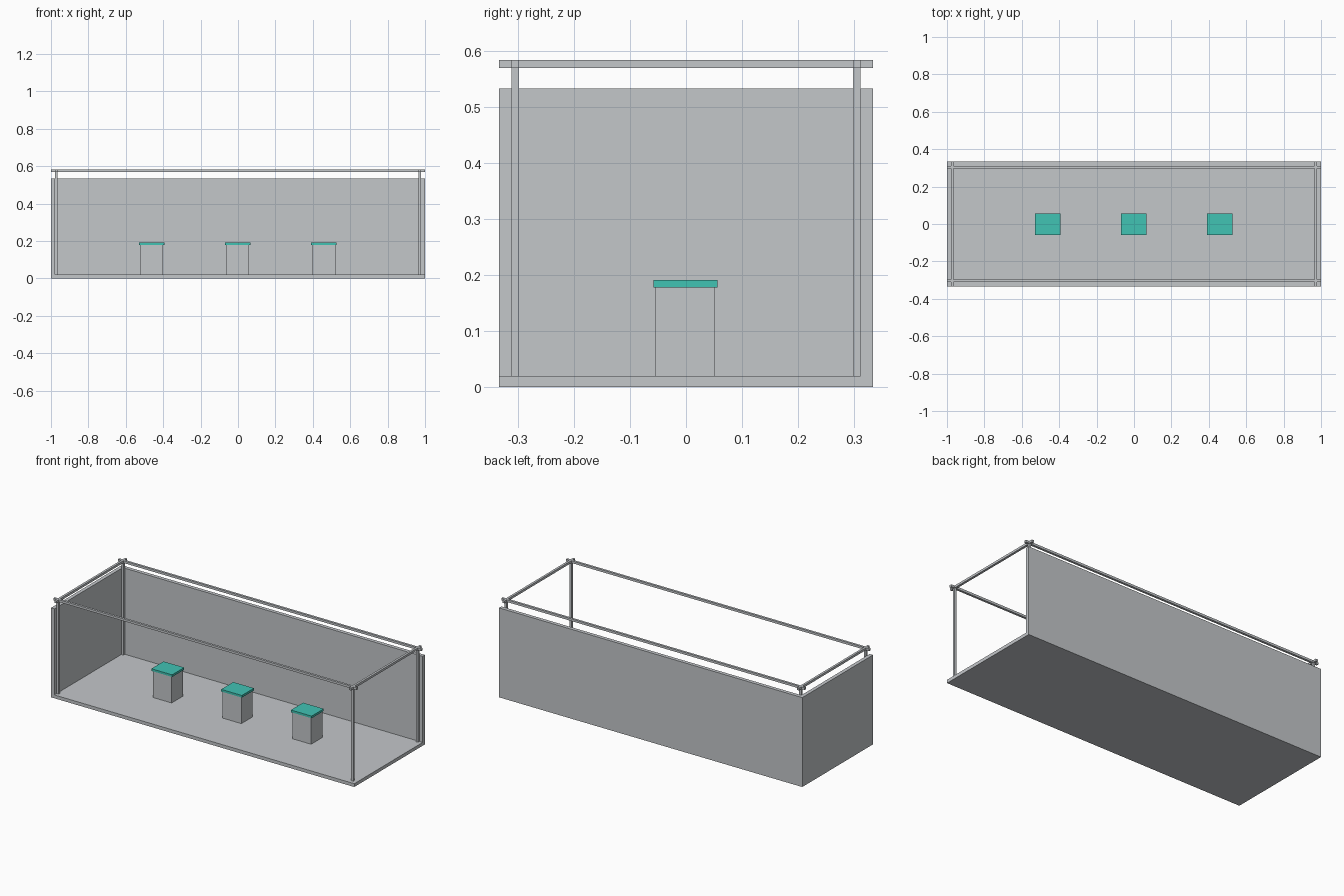
import bpy

cube = bpy.data.objects.get("Cube")
if cube:
    bpy.data.objects.remove(cube, do_unlink=True)


def material(name, rgb):
    m = bpy.data.materials.new(name)
    m.use_nodes = True
    color = (*rgb, 1)
    m.diffuse_color = color
    m.node_tree.nodes["Principled BSDF"].inputs["Base Color"].default_value = color
    return m


grey = material("light grey", (0.55, 0.571, 0.591))
teal = material("teal", (0.053, 0.546, 0.456))


def box(name, low, high, mat):
    """Axis-aligned box between two opposite corners."""
    bpy.ops.mesh.primitive_cube_add(size=1)
    ob = bpy.context.object
    ob.name = name
    ob.location = [(a + b) / 2 for a, b in zip(low, high)]
    ob.scale = [b - a for a, b in zip(low, high)]
    bpy.ops.object.transform_apply(location=True, rotation=False, scale=True)
    ob.data.materials.append(mat)
    return ob


X, Y = 1.0, 0.333       # half extents of the booth
FLOOR = 0.02            # floor thickness
WALL = 0.022            # wall thickness and inset of the frame
WALL_TOP = 0.533
BAR = 0.0135            # square bar of the frame
TOP = 0.583

# Floor and the two walls
box("floor", (-X + WALL, -Y, 0), (X, Y - WALL, FLOOR), grey)
box("back_wall", (-X + WALL, Y - WALL, 0), (X, Y, WALL_TOP), grey)
box("side_wall", (-X, -Y, 0), (-X + WALL, Y, WALL_TOP), grey)

# Frame: corner posts and overhanging top rails
px = X - WALL - BAR / 2
py = Y - WALL - BAR / 2
h = BAR / 2
for sx, side in ((-1, "right"), (1, "left")):
    for sy, end in ((-1, "front"), (1, "back")):
        x, y = sx * px, sy * py
        box(f"{end}_{side}_post", (x - h, y - h, FLOOR), (x + h, y + h, TOP - BAR), grey)
    x = sx * px
    box(f"{side}_rail", (x - h, -Y, TOP - BAR), (x + h, Y, TOP), grey)
for sy, end in ((-1, "front"), (1, "back")):
    y = sy * py
    box(f"{end}_rail", (-X, y - h, TOP - BAR), (X, y + h, TOP), grey)

# Three display stands with coloured tops
STAND_TOP = 0.178
for i in range(3):
    x = -0.462 + 0.46 * i
    box(f"stand_{i + 1}", (x - 0.062, -0.054, FLOOR), (x + 0.062, 0.052, STAND_TOP), grey)
    box(f"stand_top_{i + 1}", (x - 0.068, -0.058, STAND_TOP), (x + 0.068, 0.056, 0.191), teal)
